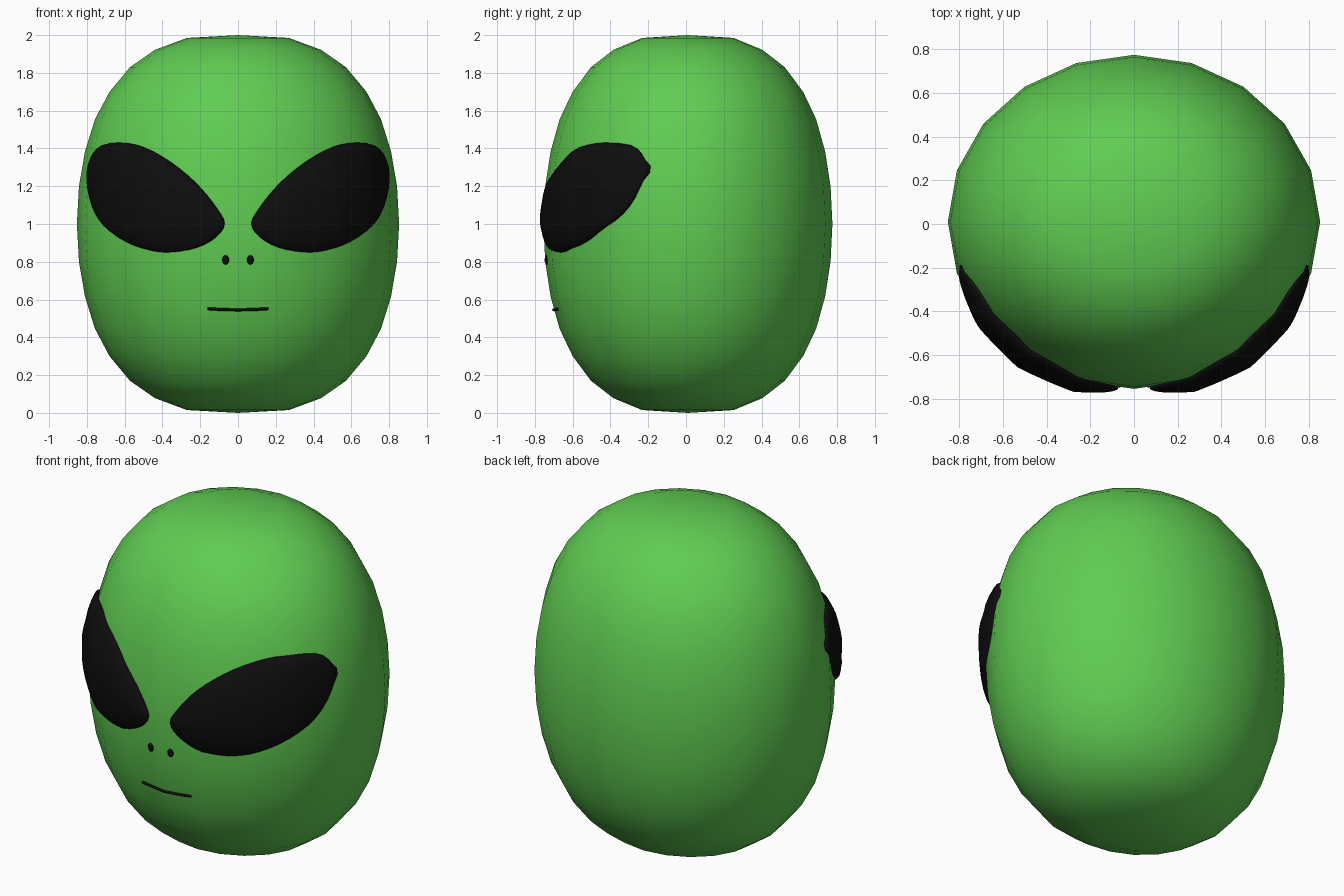
import bpy, math
from mathutils import Vector
from mathutils.bvhtree import BVHTree

if "Cube" in bpy.data.objects:
    bpy.data.objects.remove(bpy.data.objects["Cube"])


def material(name, rgb):
    m = bpy.data.materials.new(name)
    m.diffuse_color = (*rgb, 1)
    m.use_nodes = True
    m.node_tree.nodes["Principled BSDF"].inputs["Base Color"].default_value = m.diffuse_color
    return m


green = material("skin green", (0.117, 0.604, 0.084))
black = material("glossy black", (0.004, 0.004, 0.004))


def make(name, verts, faces, mat):
    me = bpy.data.meshes.new(name)
    me.from_pydata(verts, [], faces)
    me.materials.append(mat)
    me.shade_smooth()
    ob = bpy.data.objects.new(name, me)
    bpy.context.collection.objects.link(ob)
    return ob


def rings_mesh(rings, first, last):
    """Skin closed rings of equal length, capped by a point at each end."""
    n = len(rings[0])
    verts = [first] + [v for r in rings for v in r] + [last]
    end = len(verts) - 1
    faces = [(0, 1 + (i + 1) % n, 1 + i) for i in range(n)]
    for k in range(len(rings) - 1):
        a, b = 1 + k * n, 1 + (k + 1) * n
        faces += [(a + i, a + (i + 1) % n, b + (i + 1) % n, b + i) for i in range(n)]
    a = 1 + (len(rings) - 1) * n
    faces += [(a + i, a + (i + 1) % n, end) for i in range(n)]
    return verts, faces


# Head: 20-sided, slightly flattened revolve, mirrored top to bottom
upper = [(0.27, 0.985), (0.44, 0.922), (0.572, 0.83), (0.68, 0.70),
         (0.757, 0.555), (0.81, 0.385), (0.842, 0.2), (0.853, 0.0)]
profile = [(r, -z) for r, z in upper] + [(r, z) for r, z in upper[-2::-1]]
YC, FLAT = 0.01, 0.897
head_rings = [[(r * math.cos(i * math.pi / 10), YC + FLAT * r * math.sin(i * math.pi / 10), 1 + z)
               for i in range(20)] for r, z in profile]
hv, hf = rings_mesh(head_rings, (0, YC, 0), (0, YC, 2))
make("head", hv, hf, green)
tree = BVHTree.FromPolygons([Vector(v) for v in hv], hf)


def on_face(x, z, lift=0.0):
    """Point on the front of the head, pushed outward by lift."""
    hit = tree.ray_cast(Vector((x, -3, z)), Vector((0, 1, 0)))[0]
    n = Vector((hit.x / 0.73, (hit.y - YC) / 0.585, (hit.z - 1) / 1.3)).normalized()
    return hit + n * lift


def mirrored(name, verts, faces, mat):
    make(name + "_right", verts, faces, mat)
    make(name + "_left", [(-v[0], v[1], v[2]) for v in verts],
         [f[::-1] for f in faces], mat)


# Eyes: slanted almond lenses wrapped on the head
outline = [(0.07, 1.0), (0.105, 1.075), (0.195, 1.19), (0.31, 1.295), (0.45, 1.385),
           (0.58, 1.427), (0.715, 1.417), (0.778, 1.34), (0.795, 1.23), (0.765, 1.09),
           (0.705, 0.99), (0.59, 0.905), (0.46, 0.86), (0.35, 0.851), (0.215, 0.875),
           (0.115, 0.93)]


def spline(pts, steps):
    """Closed smooth curve through the points."""
    out, n = [], len(pts)
    for i in range(n):
        a, b, c, d = (Vector(pts[(i + k) % n]) for k in (-1, 0, 1, 2))
        for s in range(steps):
            t = s / steps
            out.append(0.5 * (2 * b + (c - a) * t + (2 * a - 5 * b + 4 * c - d) * t * t
                              + (3 * b - a - 3 * c + d) * t ** 3))
    return out


curve = spline(outline, 3)
centre = Vector((0.45, 1.13))
eye_rings = []
for t in (1.0, 0.985, 0.95, 0.88, 0.78, 0.65, 0.5, 0.33, 0.16):
    lift = 0.004 + 0.06 * math.sqrt(1 - t * t)
    pts = [centre + (p - centre) * t for p in curve]
    eye_rings.append([on_face(p.x, p.y, lift) for p in pts])
back = on_face(centre.x, centre.y, -0.15)
ev, ef = rings_mesh(eye_rings, back, on_face(centre.x, centre.y, 0.064))
mirrored("eye", ev, [f[::-1] for f in ef], black)

# Nostrils: small oval beads
base = on_face(0.065, 0.81)
nr = [[base + Vector((0.019 * math.sin(a) * math.cos(i * math.pi / 8),
                      0.012 * math.sin(a) * math.sin(i * math.pi / 8),
                      -0.025 * math.cos(a))) for i in range(16)]
      for a in (k * math.pi / 8 for k in range(1, 8))]
nv, nf = rings_mesh(nr, base - Vector((0, 0, 0.025)), base + Vector((0, 0, 0.025)))
mirrored("nostril", nv, nf, black)

# Mouth: thin bar following the face
mr = []
for k in range(17):
    x = -0.16 + 0.02 * k
    p = on_face(x, 0.546 + 0.006 * (x / 0.16) ** 2)
    mr.append([p + Vector((0, 0.012 * math.cos(i * math.pi / 4), 0.008 * math.sin(i * math.pi / 4)))
               for i in range(8)])
mv, mf = rings_mesh(mr, on_face(-0.163, 0.552), on_face(0.163, 0.552))
make("mouth", mv, mf, black)
